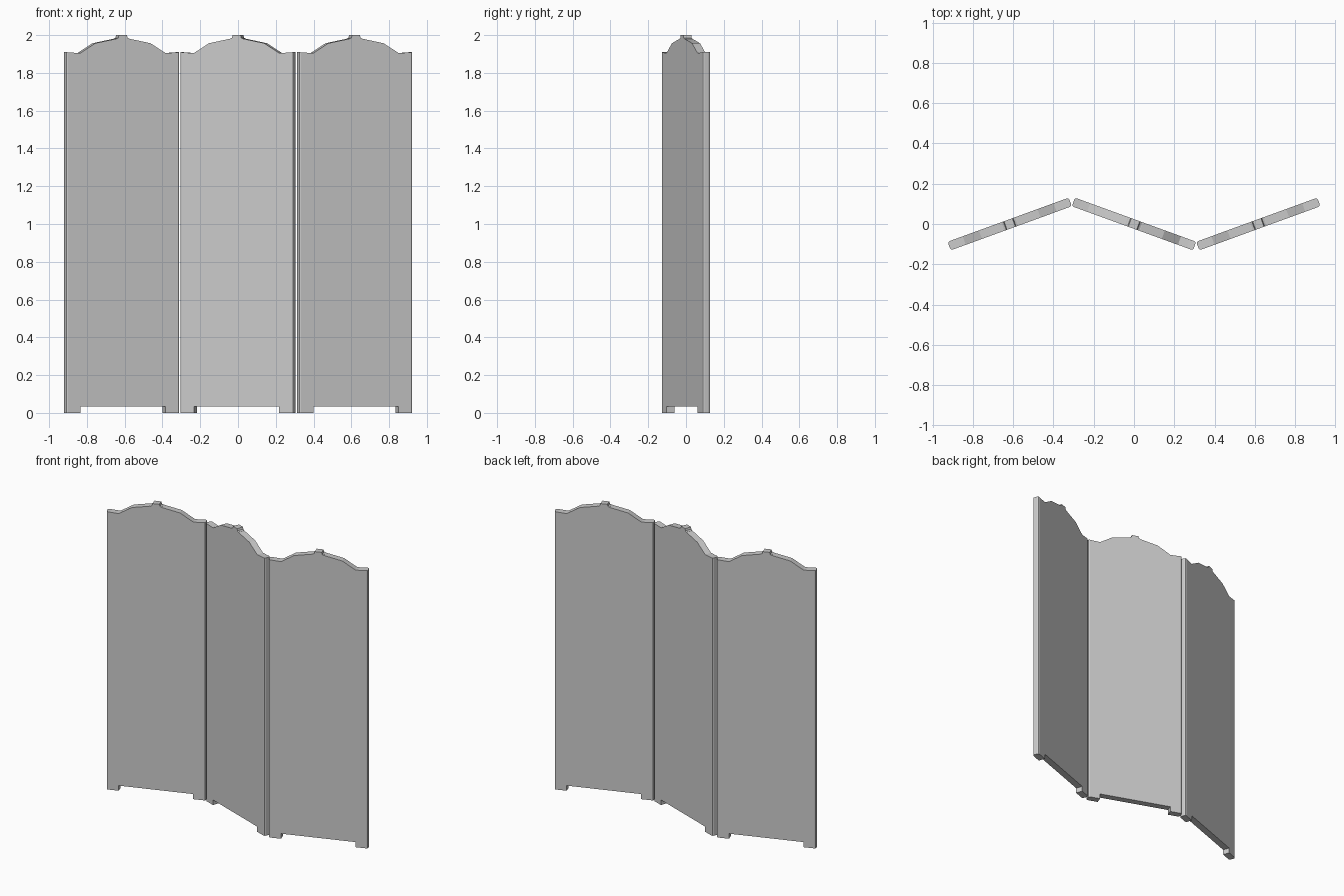
import bpy, bmesh, math
from mathutils import Matrix

if "Cube" in bpy.data.objects:
    bpy.data.objects.remove(bpy.data.objects["Cube"])

HALF_T = 0.0225     # half thickness of a panel
HALF_W = 0.32       # half width of a panel
ANGLE = math.radians(20)


def extrude_profile(bm, half):
    """Mirror a right-hand outline (u, z) and extrude it through the thickness."""
    pts = half + [(-u, z) for u, z in reversed(half)]
    front = [bm.verts.new((u, -HALF_T, z)) for u, z in pts]
    face = bm.faces.new(front)
    ret = bmesh.ops.extrude_face_region(bm, geom=[face])
    verts = [g for g in ret["geom"] if isinstance(g, bmesh.types.BMVert)]
    bmesh.ops.translate(bm, verts=verts, vec=(0, 2 * HALF_T, 0))
    bmesh.ops.recalc_face_normals(bm, faces=bm.faces)


def make_object(name, bm, x, angle):
    bm.transform(Matrix.Translation((x, 0, 0)) @ Matrix.Rotation(angle, 4, 'Z'))
    mesh = bpy.data.meshes.new(name)
    bm.to_mesh(mesh)
    bm.free()
    obj = bpy.data.objects.new(name, mesh)
    bpy.context.collection.objects.link(obj)


# Right half of the panel outline: foot, side edge, scalloped top
panel_half = [(0.24, 0.035), (0.24, 0.0), (HALF_W, 0.0), (HALF_W, 1.91),
              (0.285, 1.907), (0.24, 1.905), (0.155, 1.957), (0.04, 1.98)]
# Small crest block at the peak
crest_half = [(0.036, 1.97), (0.036, 1.981), (0.026, 1.986), (0.022, 2.0)]

for name, x, angle in (("left", -0.617, ANGLE), ("centre", 0, -ANGLE),
                       ("right", 0.617, ANGLE)):
    # Panel with eased vertical side edges
    bm = bmesh.new()
    extrude_profile(bm, panel_half)
    sides = [e for e in bm.edges
             if all(abs(abs(v.co.x) - HALF_W) < 1e-4 for v in e.verts)
             and abs(e.verts[0].co.z - e.verts[1].co.z) > 1]
    bmesh.ops.bevel(bm, geom=sides, offset=0.011, segments=2, profile=0.5,
                    affect='EDGES')
    make_object(name + "_panel", bm, x, angle)

    # Crest
    bm = bmesh.new()
    extrude_profile(bm, crest_half)
    make_object(name + "_crest", bm, x, angle)
